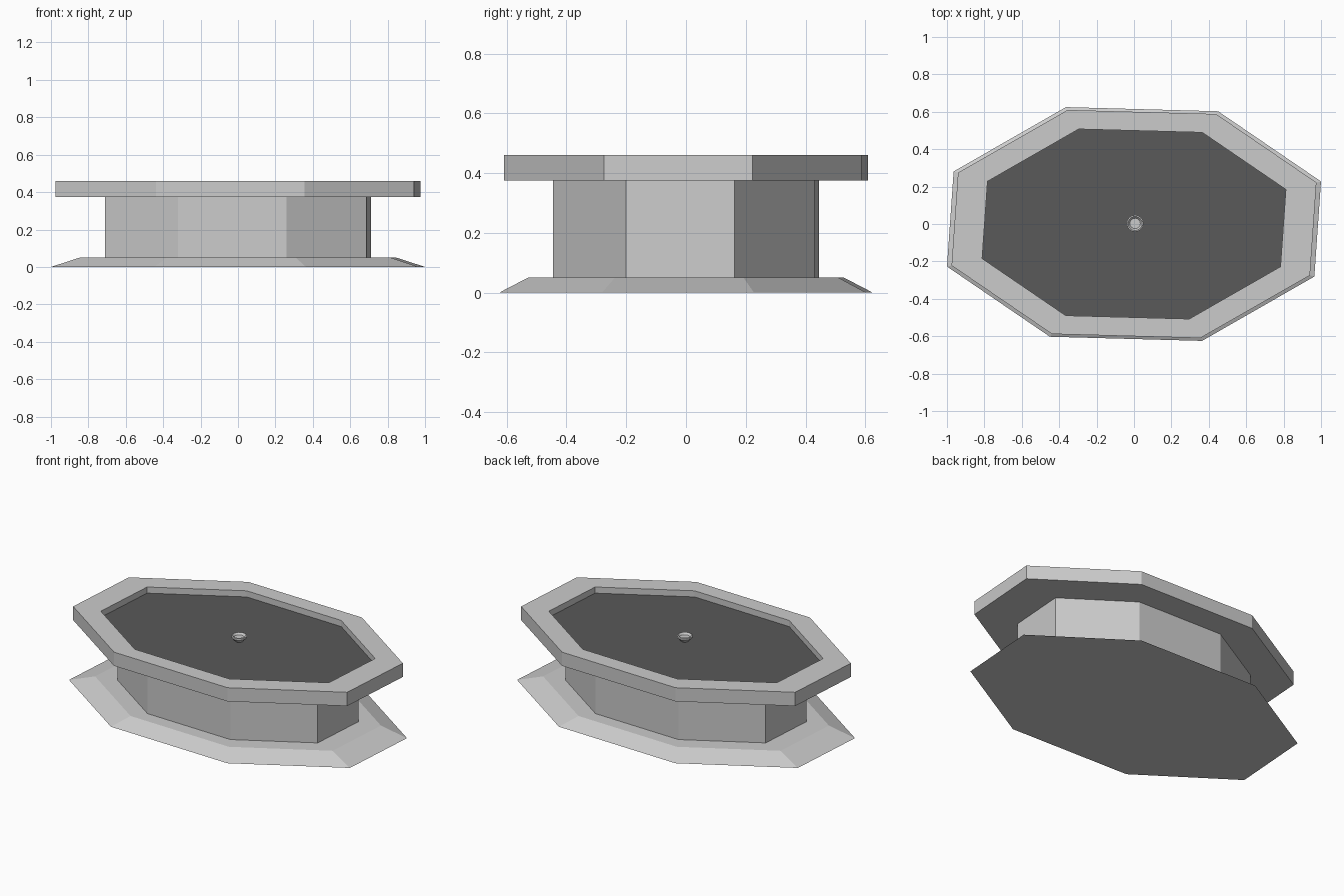
import bpy, bmesh
from math import cos, sin, radians, tau

if "Cube" in bpy.data.objects:
    bpy.data.objects.remove(bpy.data.objects["Cube"])

ASPECT = 0.625          # plan is a stretched octagon
TURN = radians(20)      # its corners start at 20 degrees


def loft(name, profile, sides=8, aspect=ASPECT, turn=TURN, centre=(0, 0),
         cap_start=False, cap_end=False):
    """Skin rings given as (x radius, z), optionally closing either end."""
    bm = bmesh.new()
    rings = []
    for r, z in profile:
        rings.append([bm.verts.new((centre[0] + r * cos(turn + tau * i / sides),
                                    centre[1] + r * aspect * sin(turn + tau * i / sides), z))
                      for i in range(sides)])
    for low, high in zip(rings, rings[1:]):
        for i in range(sides):
            j = (i + 1) % sides
            bm.faces.new((low[i], low[j], high[j], high[i]))
    if cap_start:
        bm.faces.new(rings[0][::-1])
    if cap_end:
        bm.faces.new(rings[-1])
    mesh = bpy.data.meshes.new(name)
    bm.to_mesh(mesh)
    bm.free()
    obj = bpy.data.objects.new(name, mesh)
    bpy.context.collection.objects.link(obj)
    return obj


# Sloped plinth on the ground
loft("base", [(1.064, 0), (0.90, 0.05)], cap_start=True, cap_end=True)

# Upright wall between plinth and rim
loft("column", [(0.758, 0.05), (0.758, 0.375)])

# Overhanging rim with its shallow recess
loft("rim", [(1.038, 0.375), (1.038, 0.46), (0.864, 0.46), (0.864, 0.422)],
     cap_start=True)

# Dark floor of the recess
floor = loft("basin_floor", [(0.864, 0.422)], cap_end=True)
dark = bpy.data.materials.new("dark_floor")
dark.diffuse_color = (0.1, 0.1, 0.1, 1)
dark.use_nodes = True
dark.node_tree.nodes["Principled BSDF"].inputs["Base Color"].default_value = dark.diffuse_color
floor.data.materials.append(dark)

# Small flared spout with a hollow top
loft("spout", [(0.018, 0.42), (0.045, 0.447), (0.045, 0.457), (0.038, 0.459), (0.028, 0.447)],
     sides=16, aspect=1, turn=0, centre=(0.006, 0.003), cap_start=True, cap_end=True)
